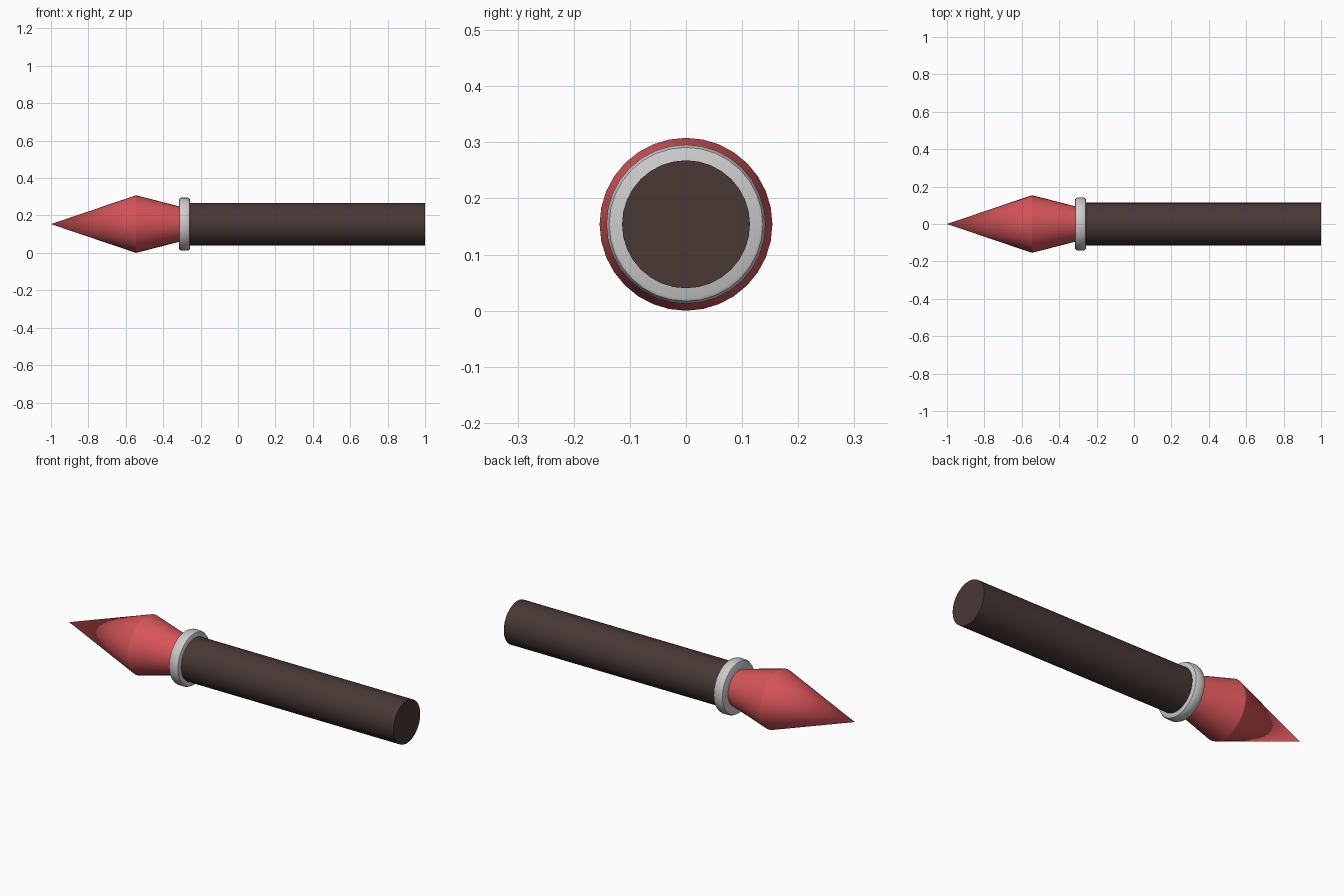
import bpy, bmesh, math

if "Cube" in bpy.data.objects:
    bpy.data.objects.remove(bpy.data.objects["Cube"])

SIDES = 32
AXIS_Z = 0.154


def material(name, rgb):
    m = bpy.data.materials.new(name)
    m.diffuse_color = (*rgb, 1)
    m.use_nodes = True
    m.node_tree.nodes["Principled BSDF"].inputs["Base Color"].default_value = m.diffuse_color
    return m


def lathe(name, profile, mat=None, angle=30):
    """Spin (x, radius) points about the x axis; radius 0 makes a pole, open ends are capped."""
    bm = bmesh.new()
    rings = []
    for x, r in profile:
        if r == 0:
            rings.append([bm.verts.new((x, 0, AXIS_Z))])
        else:
            turns = [2 * math.pi * i / SIDES for i in range(SIDES)]
            rings.append([bm.verts.new((x, r * math.cos(a), AXIS_Z + r * math.sin(a)))
                          for a in turns])
    for a, b in zip(rings, rings[1:]):
        for i in range(SIDES):
            j = (i + 1) % SIDES
            if len(a) == 1:
                bm.faces.new((a[0], b[i], b[j]))
            else:
                bm.faces.new((a[i], b[i], b[j], a[j]))
    for ring in (rings[0], rings[-1]):
        if len(ring) > 1:
            bm.faces.new(ring)
    bmesh.ops.recalc_face_normals(bm, faces=bm.faces)
    mesh = bpy.data.meshes.new(name)
    bm.to_mesh(mesh)
    bm.free()
    ob = bpy.data.objects.new(name, mesh)
    bpy.context.collection.objects.link(ob)
    if mat:
        mesh.materials.append(mat)
    bpy.ops.object.select_all(action='DESELECT')
    ob.select_set(True)
    bpy.context.view_layer.objects.active = ob
    bpy.ops.object.shade_smooth_by_angle(angle=math.radians(angle))
    return ob


red = material("red_paint", (0.68, 0.09, 0.10))
brown = material("dark_wood", (0.065, 0.04, 0.036))

# Pointed tip, widest part way back, tapering into the collar
lathe("tip", [(-1.0, 0), (-0.545, 0.154), (-0.30, 0.091)], red)

# Collar with chamfered rims
lathe("collar", [(-0.315, 0.131), (-0.312, 0.137), (-0.302, 0.142),
                 (-0.27, 0.142), (-0.26, 0.137), (-0.257, 0.131)])

# Plain round handle
lathe("handle", [(-0.28, 0.114), (1.0, 0.114)], brown)
